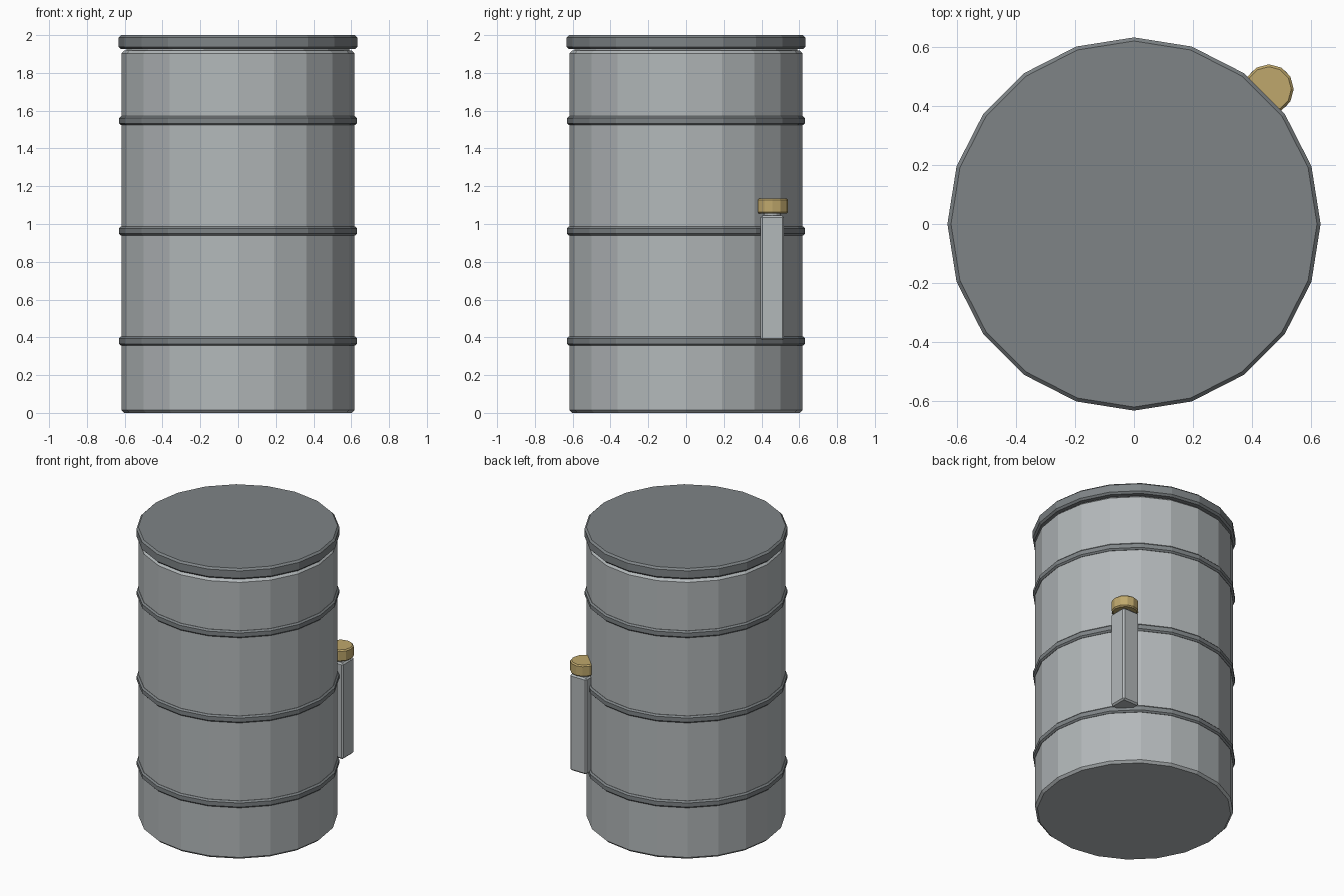
import bpy

if "Cube" in bpy.data.objects:
    bpy.data.objects.remove(bpy.data.objects["Cube"], do_unlink=True)


def material(name, rgb):
    m = bpy.data.materials.new(name)
    m.use_nodes = True
    m.diffuse_color = (*rgb, 1)
    m.node_tree.nodes["Principled BSDF"].inputs["Base Color"].default_value = (*rgb, 1)
    return m


steel = material("light steel", (0.45, 0.48, 0.49))
dark_steel = material("dark steel", (0.21, 0.23, 0.24))
brass = material("brass", (0.52, 0.39, 0.15))


def finish(name, mat, bevel):
    ob = bpy.context.object
    ob.name = ob.data.name = name
    ob.data.materials.append(mat)
    mod = ob.modifiers.new("edge bevel", 'BEVEL')
    mod.width = bevel
    mod.segments = 1
    mod.limit_method = 'ANGLE'
    mod.angle_limit = 0.9   # only rims, not the facet edges
    return ob


def drum(name, radius, low, high, mat, bevel, sides=20, centre=(0, 0)):
    bpy.ops.mesh.primitive_cylinder_add(
        vertices=sides, radius=radius, depth=high - low,
        location=(*centre, (low + high) / 2))
    return finish(name, mat, bevel)


# Barrel body, lid and hoops
drum("barrel_body", 0.618, 0, 1.918, steel, 0.015)
drum("barrel_lid", 0.632, 1.926, 2.0, dark_steel, 0.012)
drum("lid_seat", 0.59, 1.9, 1.95, steel, 0.002)
for name, z in (("lower", 0.38), ("middle", 0.963), ("upper", 1.547)):
    drum(name + "_hoop", 0.63, z - 0.024, z + 0.024, dark_steel, 0.01)

# Side pipe: a square tube with a round cap
side = (0.457, 0.457)
bpy.ops.mesh.primitive_cube_add(size=1, location=(*side, 0.715))
bpy.context.object.scale = (0.126, 0.126, 0.66)
bpy.ops.object.transform_apply(location=False, rotation=False, scale=True)
finish("side_pipe", steel, 0.01)
drum("pipe_cap", 0.084, 1.055, 1.135, brass, 0.008, 12, side)
drum("pipe_neck", 0.045, 1.03, 1.07, steel, 0.002, 12, side)
